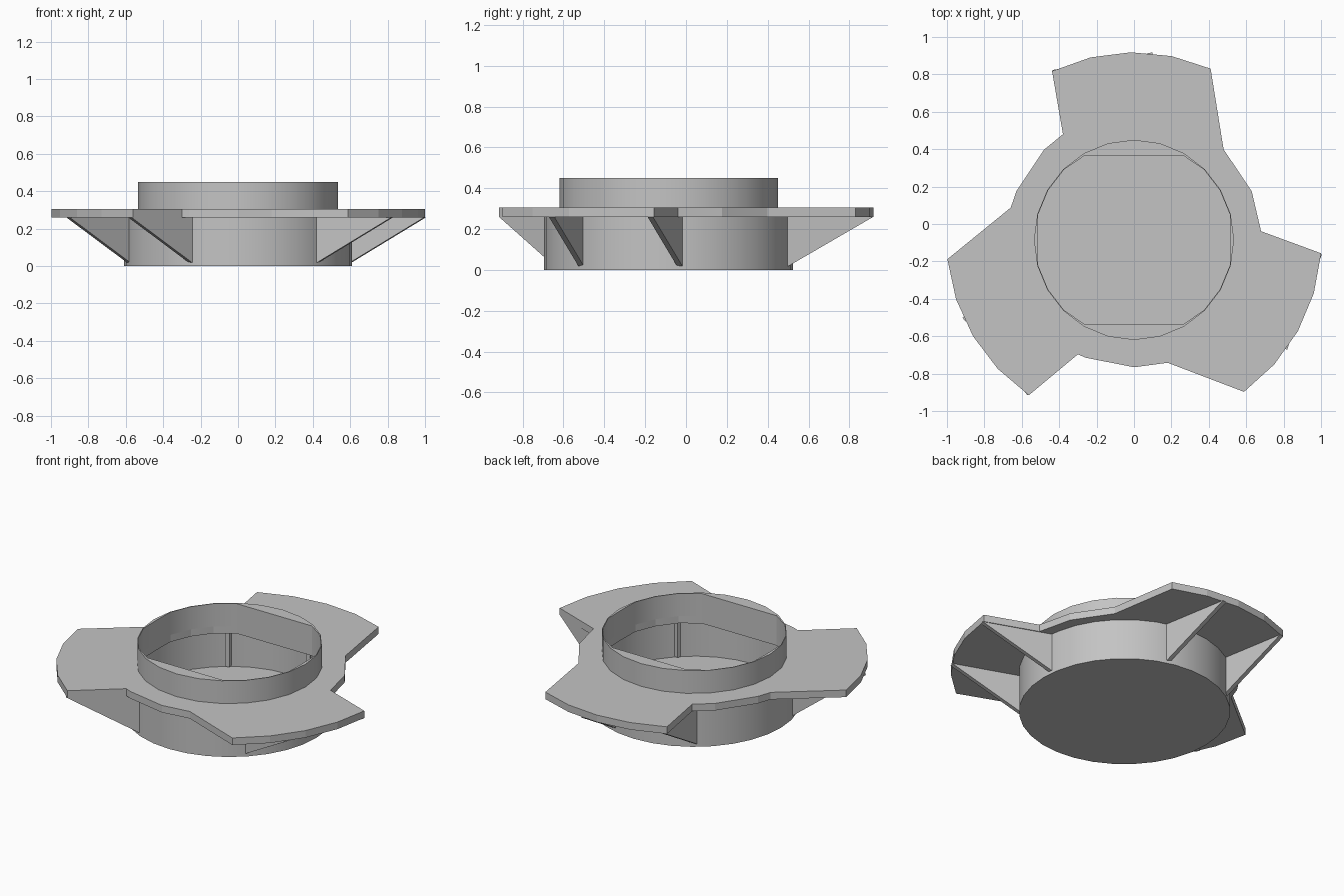
import bpy, bmesh, math
from mathutils import Matrix, Vector

if "Cube" in bpy.data.objects:
    bpy.data.objects.remove(bpy.data.objects["Cube"])

CY = -0.085              # hub axis offset in y
PLATE_Z, PLATE_TOP, COLLAR_TOP = 0.26, 0.305, 0.45

grey = bpy.data.materials.new("plain_grey")
grey.use_nodes = True
colour = (0.55, 0.55, 0.55, 1)
grey.diffuse_color = colour
grey.node_tree.nodes["Principled BSDF"].inputs["Base Color"].default_value = colour


def polar(r, deg):
    a = math.radians(deg)
    return Vector((r * math.cos(a), r * math.sin(a), 0))


def circle(r, n):
    return [polar(r, 360 * i / n) for i in range(n)]


def prism(name, loops, z0, z1, smooth=False):
    """Fill an outline (with optional hole loops) and extrude it upwards."""
    bm = bmesh.new()
    for loop in loops:
        vs = [bm.verts.new((p.x, p.y + CY, z0)) for p in loop]
        for a, b in zip(vs, vs[1:] + vs[:1]):
            bm.edges.new((a, b))
    bmesh.ops.triangle_fill(bm, edges=bm.edges[:], use_beauty=True)
    out = bmesh.ops.extrude_face_region(bm, geom=bm.faces[:])["geom"]
    top = [g for g in out if isinstance(g, bmesh.types.BMVert)]
    bmesh.ops.translate(bm, verts=top, vec=(0, 0, z1 - z0))
    return finish(name, bm, smooth)


def finish(name, bm, smooth=False):
    bmesh.ops.recalc_face_normals(bm, faces=bm.faces[:])
    mesh = bpy.data.meshes.new(name)
    bm.to_mesh(mesh)
    bm.free()
    mesh.materials.append(grey)
    obj = bpy.data.objects.new(name, mesh)
    bpy.context.collection.objects.link(obj)
    if smooth:
        bpy.ops.object.select_all(action="DESELECT")
        obj.select_set(True)
        bpy.context.view_layer.objects.active = obj
        bpy.ops.object.shade_smooth_by_angle(angle=math.radians(30))
    return obj


# Opening: a circle with four flattened sides
opening = [Vector((max(-0.515, min(0.515, p.x)), max(-0.45, min(0.45, p.y)), 0))
           for p in circle(0.53, 24)]

# Three-lobed flange plate around a sixteen-sided hub
outline = []
for k in range(3):
    turn = 120 * k
    outline += [polar(1.003, turn - 54.1 + 12.5 * i) for i in range(5)]
    start, end = turn + 3.9, turn + 45.3
    outline.append(polar(0.681, start))
    outline += [polar(0.681, 22.5 * i) for i in range(20)
                if start + 2 < 22.5 * i < end - 2]
    outline.append(polar(0.681, end))
prism("flange_plate", [outline, opening], PLATE_Z, PLATE_TOP)

# Raised collar above the plate
prism("collar", [circle(0.535, 24), opening], PLATE_TOP, COLLAR_TOP, True)

# Cup below the plate, with a closed floor
prism("cup_wall", [circle(0.61, 32), circle(0.598, 32)], 0, PLATE_Z, True)
prism("cup_floor", [circle(0.598, 32)], 0, 0.015)

# Two parallel sloping ribs under each lobe
profile = [(0.52, PLATE_Z), (0.52, 0.02), (0.55, 0.02), (0.97, PLATE_Z)]
for k in range(3):
    for side, label in ((-1, "a"), (1, "b")):
        bm = bmesh.new()
        face = bm.faces.new([bm.verts.new((d, side * 0.257 - 0.014, z)) for d, z in profile])
        out = bmesh.ops.extrude_face_region(bm, geom=[face])["geom"]
        moved = [g for g in out if isinstance(g, bmesh.types.BMVert)]
        bmesh.ops.translate(bm, verts=moved, vec=(0, 0.028, 0))
        spin = Matrix.Rotation(math.radians(120 * k - 20), 4, "Z")
        bm.transform(Matrix.Translation((0, CY, 0)) @ spin)
        finish(f"rib_{k + 1}{label}", bm)
